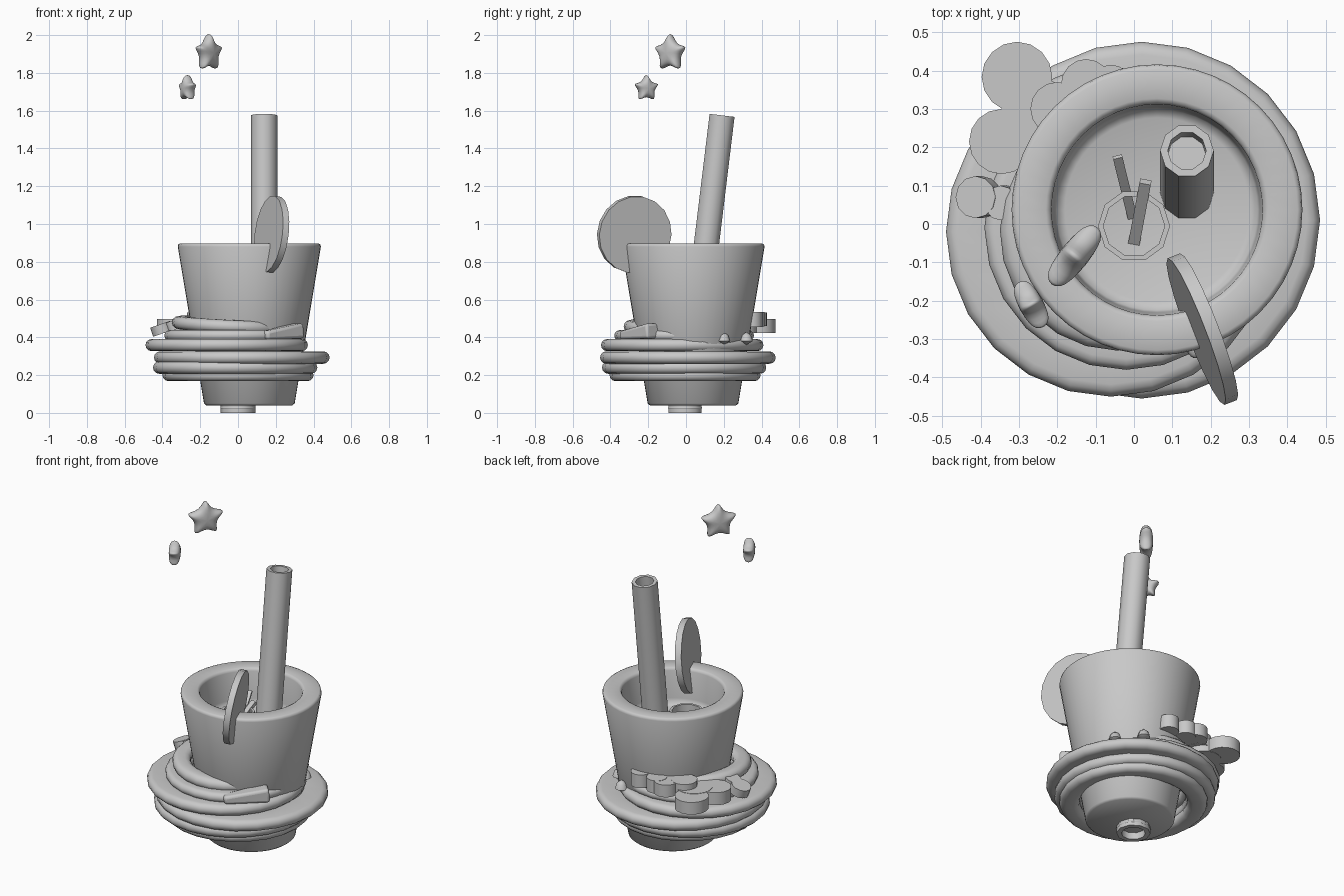
import bpy, bmesh, math
from mathutils import Vector, Matrix

if "Cube" in bpy.data.objects:
    bpy.data.objects.remove(bpy.data.objects["Cube"])

clay = bpy.data.materials.new("mid_grey")
clay.use_nodes = True
clay.diffuse_color = (0.58, 0.58, 0.58, 1)
clay.node_tree.nodes["Principled BSDF"].inputs["Base Color"].default_value = (0.58, 0.58, 0.58, 1)


def finish(name, bm, matrix=None, angle=40):
    """Turn a bmesh into a named, shaded object."""
    bmesh.ops.recalc_face_normals(bm, faces=bm.faces)
    if matrix:
        bm.transform(matrix)
    mesh = bpy.data.meshes.new(name)
    bm.to_mesh(mesh)
    bm.free()
    mesh.materials.append(clay)
    ob = bpy.data.objects.new(name, mesh)
    bpy.context.collection.objects.link(ob)
    bpy.ops.object.select_all(action='DESELECT')
    ob.select_set(True)
    bpy.context.view_layer.objects.active = ob
    bpy.ops.object.shade_smooth_by_angle(angle=math.radians(angle))
    return ob


def place(origin, axis):
    """Matrix that moves local z onto an axis at a point."""
    turn = Vector(axis).to_track_quat('Z', 'Y').to_matrix().to_4x4()
    return Matrix.Translation(origin) @ turn


def lathe(name, profile, sides, matrix, closed=False, angle=40):
    """Spin a (radius, height) profile around local z."""
    bm = bmesh.new()
    rings = []
    for r, z in profile:
        if r == 0:
            rings.append([bm.verts.new((0, 0, z))] * sides)
        else:
            rings.append([bm.verts.new((r * math.cos(a), r * math.sin(a), z))
                          for a in (math.tau * i / sides for i in range(sides))])
    pairs = list(zip(rings, rings[1:])) + ([(rings[-1], rings[0])] if closed else [])
    for low, high in pairs:
        for i in range(sides):
            j = (i + 1) % sides
            corners = list(dict.fromkeys((low[i], low[j], high[j], high[i])))
            bm.faces.new(corners)
    return finish(name, bm, matrix, angle)


def coil(name, centre, major, wide, tall, axis=(0, 0, 1), sides=24):
    """Flat ring with round edges lying around the cup."""
    loop = []
    for side in (1, -1):
        for i in range(7):
            a = math.pi * (i / 6 - 0.5)
            loop.append((major + side * (wide - tall + tall * math.cos(a)),
                         side * tall * math.sin(a)))
    return lathe(name, loop, sides, place(centre, axis), closed=True)


def disc(name, centre, radius, depth, axis=(0, 0, 1), sides=16):
    h = depth / 2
    edge = [(0, -h), (radius, -h), (radius, h), (0, h)]
    return lathe(name, edge, sides, place(centre, axis))


def tube(name, start, end, outer, inner, sides=10):
    axis = Vector(end) - Vector(start)
    wall = [(outer, 0), (outer, axis.length), (inner, axis.length), (inner, 0)]
    return lathe(name, wall, sides, place(start, axis), closed=True)


def bar(name, start, end, size, flare=1):
    """Square bar between two points, optionally wider at its end."""
    axis = Vector(end) - Vector(start)
    bm = bmesh.new()
    bmesh.ops.create_cube(bm, size=1)
    for v in bm.verts:
        k = flare if v.co.z > 0 else 1
        v.co = (v.co.x * size[0] * k, v.co.y * size[1] * k, (v.co.z + 0.5) * axis.length)
    return finish(name, bm, place(start, axis))


def star(name, centre, radius, axis, thick):
    """Puffy five pointed star, standing upright."""
    bm = bmesh.new()
    front, back = [], []
    for i in range(10):
        a = math.tau * i / 10 + math.pi / 2
        r = radius * (1.36 if i % 2 == 0 else 0.48)
        for side, ring in ((1, front), (-1, back)):
            ring.append(bm.verts.new((r * math.cos(a), r * math.sin(a), side * thick * 0.4)))
    mids = [bm.verts.new((0, 0, s * thick * 0.6)) for s in (1, -1)]
    for i in range(10):
        j = (i + 1) % 10
        bm.faces.new((front[i], front[j], back[j], back[i]))
        bm.faces.new((front[i], front[j], mids[0]))
        bm.faces.new((back[j], back[i], mids[1]))
    ob = finish(name, bm, place(centre, axis), 180)
    puff = ob.modifiers.new("round", 'SUBSURF')
    puff.levels = puff.render_levels = 2


# Cup with thick rounded rim, filled part way up
cup_spot = Matrix.Translation((0.06, 0.037, 0))
lathe("cup", [(0, 0.04), (0.228, 0.04), (0.24, 0.05), (0.379, 0.88), (0.376, 0.892),
              (0.366, 0.897), (0.29, 0.897), (0.28, 0.892), (0.275, 0.88), (0.268, 0.72),
              (0.262, 0.69), (0.24, 0.68), (0, 0.68)], 48, cup_spot, angle=60)

# Foot ring under the cup
tube("foot_ring", (0, -0.005, 0), (0, -0.005, 0.045), 0.092, 0.065)
coil("foot_bead", (0, -0.005, 0.026), 0.082, 0.012, 0.008, sides=10)

# Ring and thin sticks inside the cup
tube("inner_ring", (0, -0.005, 0.67), (0, -0.005, 0.77), 0.094, 0.08)
bar("stick_back", (0, 0, 0.66), (-0.043, 0.175, 0.81), (0.025, 0.012))
bar("stick_front", (0, -0.05, 0.67), (0.03, 0.11, 0.79), (0.03, 0.02))

# Straw with a shallow plug, and fruit slice
tube("straw", (0.138, 0.08, 0.66), (0.138, 0.191, 1.575), 0.07, 0.05)
disc("straw_plug", (0.138, 0.178, 1.47), 0.052, 0.02, (0, 0.121, 1), 10)
disc("fruit_slice", (0.178, -0.274, 0.945), 0.205, 0.035, (-0.93, -0.36, 0.12), 18)

# Soft coils wrapped around the cup
coil("coil_base", (0.0, -0.005, 0.2), 0.345, 0.055, 0.032)
coil("coil_low", (-0.015, -0.01, 0.24), 0.355, 0.08, 0.033)
coil("coil_wide", (0.02, 0.01, 0.293), 0.37, 0.095, 0.033)
coil("coil_mid", (-0.06, -0.02, 0.359), 0.345, 0.085, 0.032)
coil("coil_upper", (-0.02, -0.01, 0.41), 0.31, 0.06, 0.028)
coil("coil_top", (-0.04, -0.02, 0.465), 0.26, 0.05, 0.034, (0.05, -0.03, 1))

# Flared tail on the front of the top coil
tail = bar("coil_tail", (0.14, -0.335, 0.41), (0.32, -0.17, 0.435), (0.055, 0.045), 1.8)
tail.modifiers.new("soft", 'BEVEL').width = 0.015
tail.modifiers["soft"].segments = 3

# Petal discs at the back, made of overlapping rounds
lower = [(-0.305, 0.383, 0.092), (-0.345, 0.215, 0.085), (-0.25, 0.28, 0.1)]
upper = [(-0.125, 0.365, 0.065), (-0.2, 0.3, 0.07), (-0.06, 0.36, 0.055), (0.05, 0.35, 0.055)]
for label, z, rounds in (("lower", 0.46, lower), ("upper", 0.495, upper)):
    for i, (x, y, r) in enumerate(rounds):
        disc(f"{label}_petal_{i + 1}", (x, y, z), r, 0.072 + 0.002 * i)
disc("small_petal_outer", (-0.405, 0.07, 0.445), 0.055, 0.05, (-0.35, 0, 1), 12)
disc("small_petal_inner", (-0.34, 0.055, 0.465), 0.045, 0.05, (-0.35, 0, 1), 12)

# Little buds between the petals
for i, (x, y) in enumerate([(0.3, 0.2), (-0.25, 0.17), (0.2, 0.32)]):
    lathe(f"bud_{i + 1}", [(0, 0.36), (0.035, 0.38), (0.025, 0.41), (0, 0.43)], 10,
          Matrix.Translation((x, y, 0)))

# Floating stars
star("large_star", (-0.155, -0.083, 1.905), 0.1, (0.78, -0.63, 0), 0.07)
star("small_star", (-0.268, -0.21, 1.718), 0.07, (0.88, 0.48, 0), 0.06)
